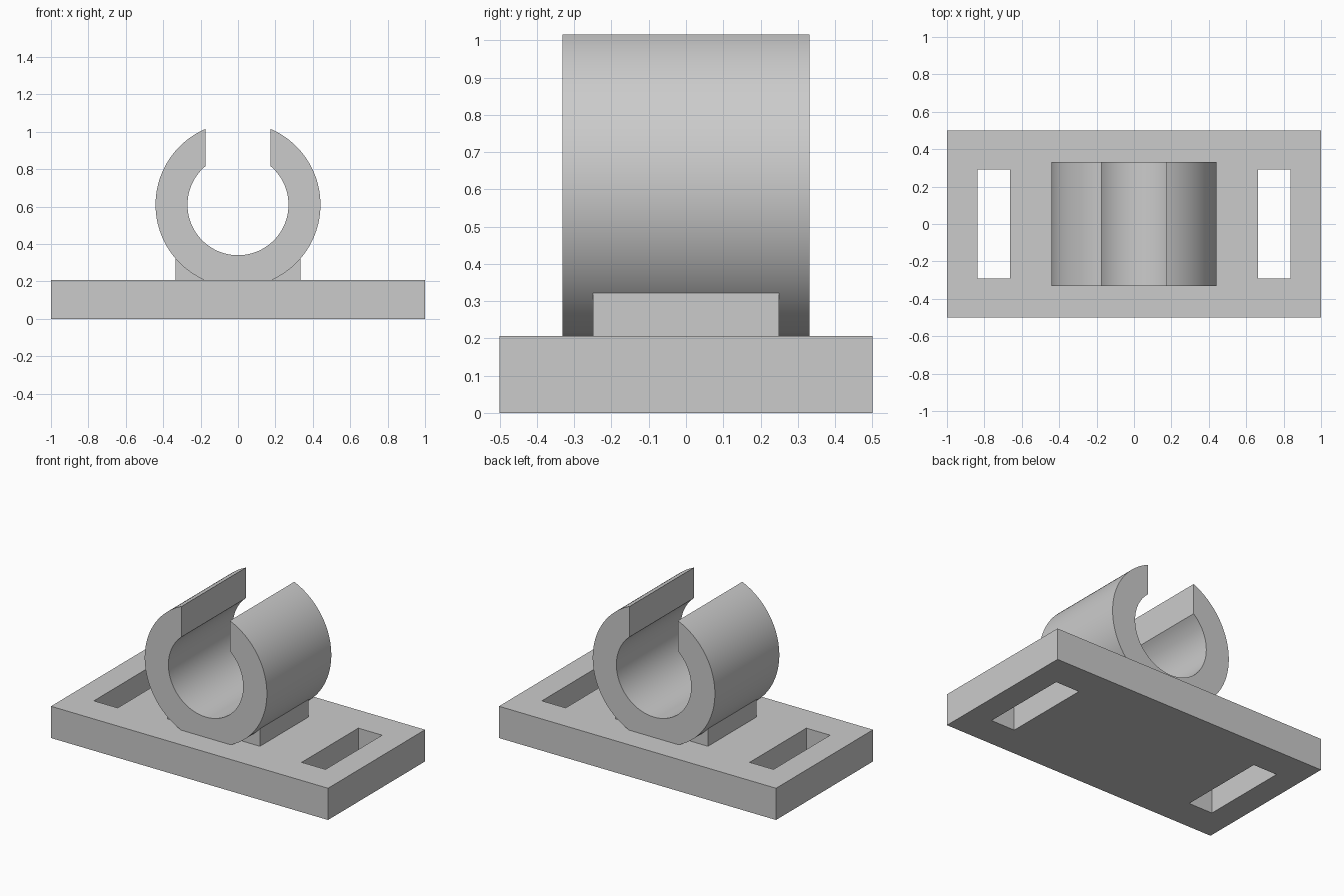
import bpy
import bmesh
import math

if "Cube" in bpy.data.objects:
    bpy.data.objects.remove(bpy.data.objects["Cube"], do_unlink=True)

PLATE_TOP = 0.207
AXIS_Z = 0.61
OUTER, INNER = 0.441, 0.27
HALF_GAP = 0.174

grey = bpy.data.materials.new("plain_grey")
grey.use_nodes = True
colour = (0.6, 0.6, 0.6, 1)
grey.diffuse_color = colour
grey.node_tree.nodes["Principled BSDF"].inputs["Base Color"].default_value = colour


def finish(bm, name):
    bmesh.ops.recalc_face_normals(bm, faces=bm.faces)
    mesh = bpy.data.meshes.new(name)
    bm.to_mesh(mesh)
    bm.free()
    mesh.materials.append(grey)
    obj = bpy.data.objects.new(name, mesh)
    bpy.context.collection.objects.link(obj)
    return obj


def extrude(bm, vector):
    result = bmesh.ops.extrude_face_region(bm, geom=bm.faces[:], use_keep_orig=True)
    verts = [v for v in result["geom"] if isinstance(v, bmesh.types.BMVert)]
    bmesh.ops.translate(bm, verts=verts, vec=vector)


def arc(radius, start, end, steps):
    angles = [start + (end - start) * i / steps for i in range(steps + 1)]
    return [(radius * math.cos(a), AXIS_Z + radius * math.sin(a)) for a in angles]


# Base plate: a grid of cells, leaving the two strap slots open
xs = [-1, -0.836, -0.664, 0.664, 0.836, 1]
ys = [-0.5, -0.292, 0.292, 0.5]
bm = bmesh.new()
grid = [[bm.verts.new((x, y, 0)) for y in ys] for x in xs]
for i in range(len(xs) - 1):
    for j in range(len(ys) - 1):
        if j == 1 and i in (1, 3):
            continue
        bm.faces.new((grid[i][j], grid[i + 1][j], grid[i + 1][j + 1], grid[i][j + 1]))
extrude(bm, (0, 0, PLATE_TOP))
finish(bm, "base_plate")

# Pedestal under the clip
bm = bmesh.new()
bmesh.ops.create_cube(bm, size=1)
bmesh.ops.scale(bm, verts=bm.verts, vec=(0.667, 0.5, 0.12))
bmesh.ops.translate(bm, verts=bm.verts, vec=(0, 0, 0.262))
finish(bm, "pedestal")

# Open clip: C-shaped section with a parallel gap on top, flat on the plate
outer_lip = math.acos(HALF_GAP / OUTER)
inner_lip = math.acos(HALF_GAP / INNER)
foot = math.asin((PLATE_TOP - AXIS_Z) / OUTER)
right = arc(OUTER, outer_lip, foot, 48)
left = [(-x, z) for x, z in reversed(right)]
bore = arc(INNER, math.pi - inner_lip, 2 * math.pi + inner_lip, 80)
bm = bmesh.new()
bm.faces.new([bm.verts.new((x, -0.332, z)) for x, z in right + left + bore])
extrude(bm, (0, 0.664, 0))
clip = finish(bm, "round_clip")
bpy.ops.object.select_all(action="DESELECT")
clip.select_set(True)
bpy.context.view_layer.objects.active = clip
bpy.ops.object.shade_smooth_by_angle(angle=math.radians(30))
